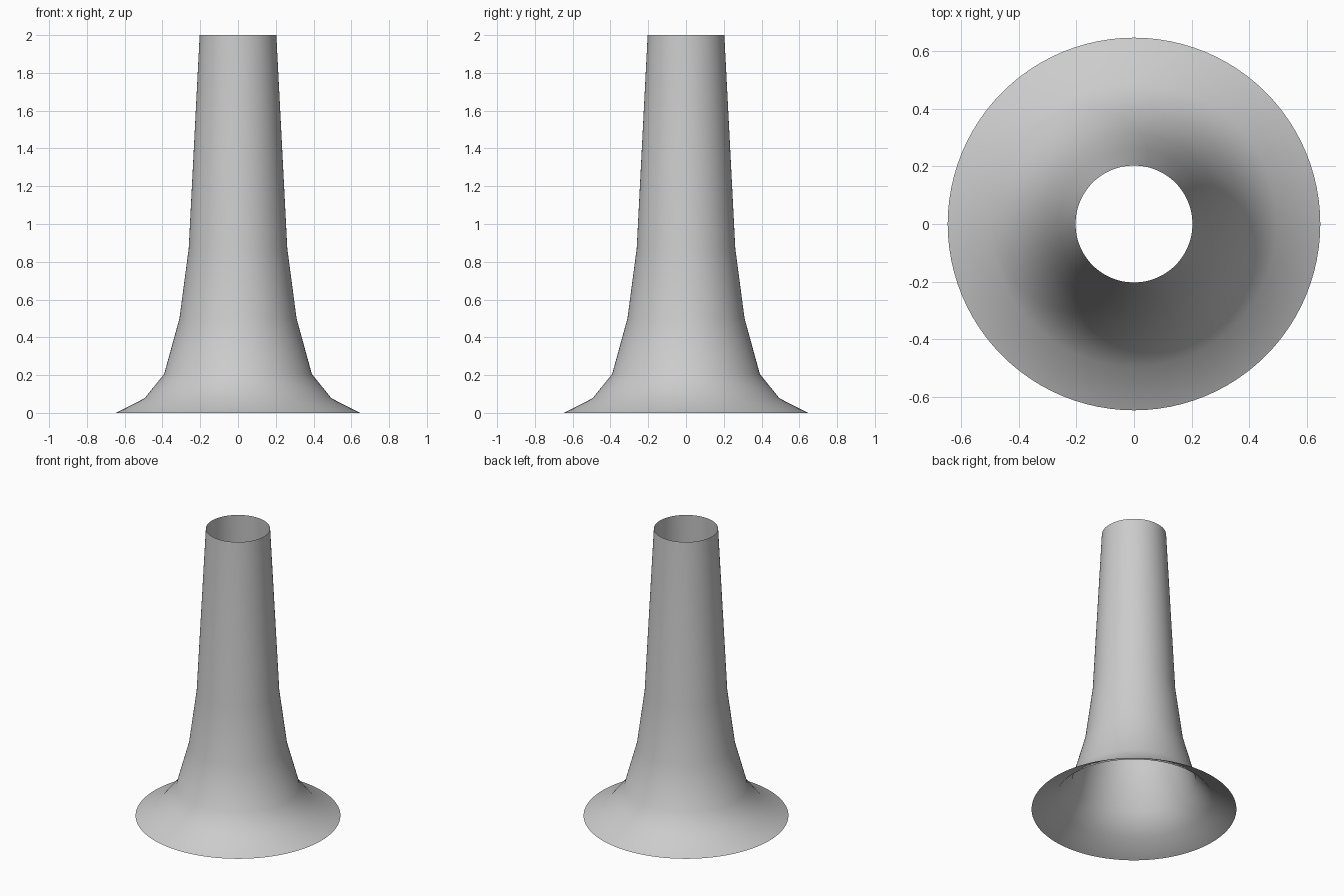
import bpy, bmesh
from math import cos, sin, tau

if "Cube" in bpy.data.objects:
    bpy.data.objects.remove(bpy.data.objects["Cube"])

# Flared tube: (radius, height) profile, open at both ends
PROFILE = [(0.647, 0.0), (0.495, 0.077), (0.391, 0.206),
           (0.31, 0.5), (0.261, 0.87), (0.203, 2.0)]
SIDES = 96


def lathe(name, profile, sides):
    bm = bmesh.new()
    rings = [[bm.verts.new((r * cos(tau * i / sides), r * sin(tau * i / sides), z))
              for i in range(sides)] for r, z in profile]
    for low, high in zip(rings, rings[1:]):
        for i in range(sides):
            j = (i + 1) % sides
            face = bm.faces.new((low[i], low[j], high[j], high[i]))
            face.smooth = True
    mesh = bpy.data.meshes.new(name)
    bm.to_mesh(mesh)
    bm.free()
    obj = bpy.data.objects.new(name, mesh)
    bpy.context.collection.objects.link(obj)
    return obj


lathe("flared_tube", PROFILE, SIDES)
